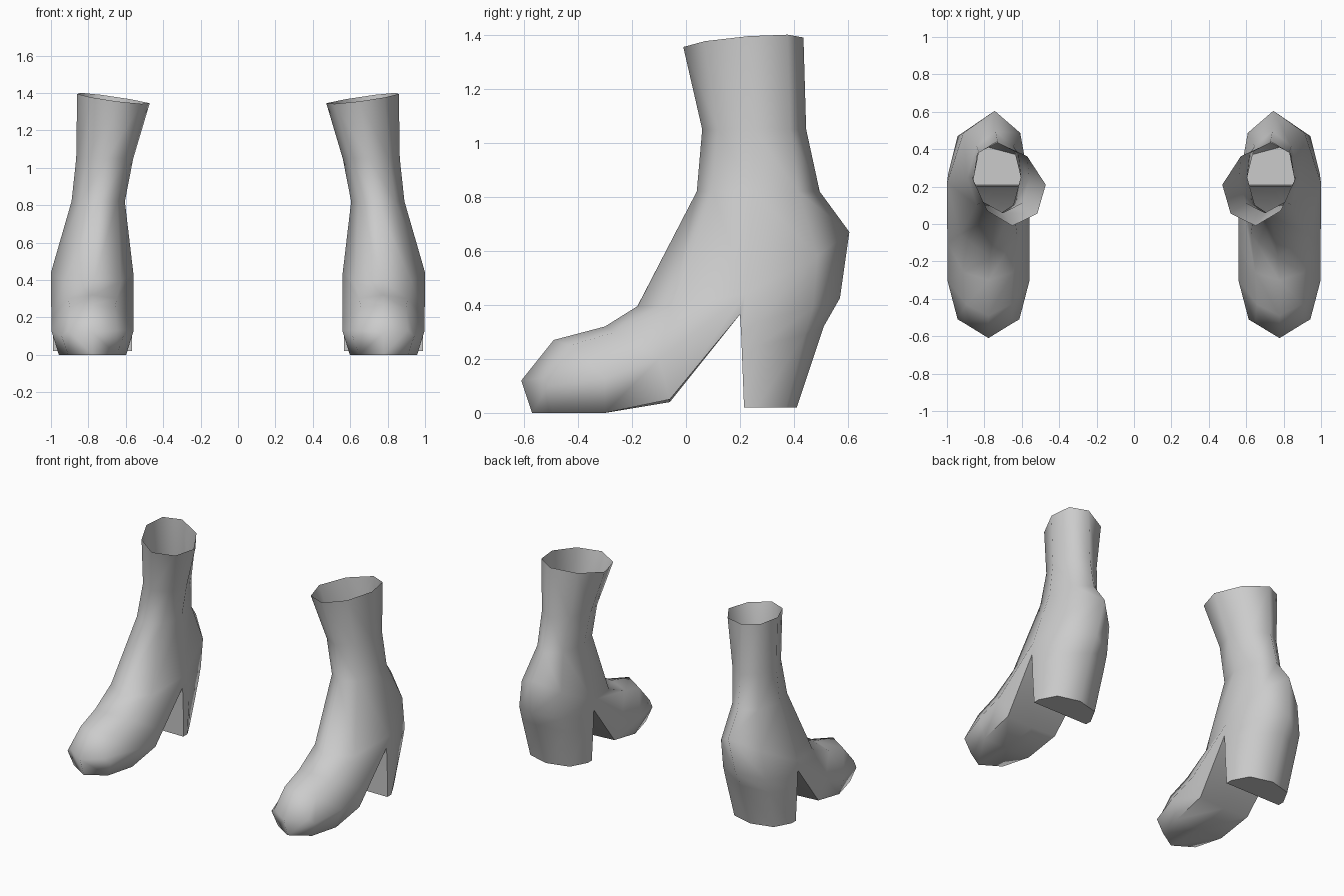
import bpy, bmesh
from mathutils import Vector as V

if "Cube" in bpy.data.objects:
    bpy.data.objects.remove(bpy.data.objects["Cube"])

CX = 0.778  # centre line of the foot

leather = bpy.data.materials.new("grey_leather")
leather.diffuse_color = (0.6, 0.6, 0.6, 1)
leather.use_nodes = True
leather.node_tree.nodes["Principled BSDF"].inputs["Base Color"].default_value = leather.diffuse_color

bm = bmesh.new()


def shaft_ring(front, outer, back, inner):
    """Eight-sided ring from four main points; corners are pushed outward."""
    p = [V(q) for q in (front, outer, back, inner)]
    c = sum(p, V()) / 4
    out = []
    for i in range(4):
        mid = (p[i] + p[(i + 1) % 4]) / 2
        out += [p[i], c + (mid - c) * 1.38]
    return [bm.verts.new(q) for q in out]


def foot_ring(top, shoulder, side, edge, sole):
    """Symmetric ring from half-section points given as (half width, y, z)."""
    right = (top, shoulder, side, edge, sole)
    left = (edge, side, shoulder)
    pts = [(CX + u, y, z) for u, y, z in right] + [(CX - u, y, z) for u, y, z in left]
    return [bm.verts.new(q) for q in pts]


def bridge(a, b):
    for i in range(8):
        j = (i + 1) % 8
        bm.faces.new((a[i], a[j], b[j], b[i]))


# Shaft, from the open slanted top to the instep
shaft = [
    shaft_ring((0.65, -0.01, 1.355), (0.86, 0.23, 1.395), (0.73, 0.435, 1.39), (0.472, 0.21, 1.345)),
    shaft_ring((0.70, 0.06, 1.05), (0.865, 0.25, 1.05), (0.73, 0.445, 1.05), (0.56, 0.24, 1.05)),
    shaft_ring((0.74, 0.04, 0.82), (0.89, 0.25, 0.82), (0.74, 0.495, 0.82), (0.605, 0.25, 0.82)),
    shaft_ring((0.77, -0.18, 0.395), (1.0, 0.22, 0.44), (0.745, 0.605, 0.67), (0.56, 0.22, 0.44)),
]
for a, b in zip(shaft, shaft[1:]):
    bridge(a, b)
F, FO, O, BO, B, BI, I, FI = shaft[-1]

# Crotch line where the sole meets the heel
CO, C, CI = [bm.verts.new((CX + u, 0.2, 0.365)) for u in (0.215, 0, -0.215)]

# Foot, from the instep to the toe
foot = [
    [F, FO, O, CO, C, CI, I, FI],
    foot_ring((0, -0.30, 0.32), (0.13, -0.26, 0.30), (0.22, -0.10, 0.20), (0.19, -0.06, 0.05), (0, -0.06, 0.04)),
    foot_ring((0, -0.49, 0.27), (0.12, -0.43, 0.25), (0.22, -0.30, 0.13), (0.18, -0.30, 0.0), (0, -0.30, 0.0)),
    foot_ring((0, -0.61, 0.12), (0.13, -0.53, 0.13), (0.165, -0.51, 0.10), (0.13, -0.49, 0.0), (0, -0.57, 0.0)),
]
for a, b in zip(foot, foot[1:]):
    bridge(a, b)
toe = foot[-1]
bm.faces.new(toe[:5])
bm.faces.new(toe[4:] + toe[:1])

# Heel block: (back, corner, side, front) sections, ordered like the foot rings
heel = [
    [B, BO, O, CO, C, CI, I, BI],
    foot_ring((0, 0.57, 0.425), (0.165, 0.47, 0.39), (0.215, 0.27, 0.34), (0.215, 0.205, 0.28), (0, 0.205, 0.28)),
    foot_ring((0, 0.51, 0.32), (0.165, 0.44, 0.29), (0.215, 0.27, 0.25), (0.215, 0.208, 0.20), (0, 0.208, 0.20)),
    foot_ring((0, 0.41, 0.02), (0.15, 0.37, 0.02), (0.21, 0.26, 0.02), (0.21, 0.215, 0.02), (0, 0.215, 0.02)),
]
for a, b in zip(heel, heel[1:]):
    bridge(a, b)
bm.faces.new(heel[-1])

bmesh.ops.recalc_face_normals(bm, faces=bm.faces)
mesh = bpy.data.meshes.new("ankle_boots")
bm.to_mesh(mesh)
bm.free()
mesh.materials.append(leather)
boots = bpy.data.objects.new("ankle_boots", mesh)
bpy.context.collection.objects.link(boots)

# Smooth shading, then the mirrored second boot
bpy.context.view_layer.objects.active = boots
boots.select_set(True)
bpy.ops.object.shade_smooth_by_angle(angle=1.25)
mirror = boots.modifiers.new("other_boot", 'MIRROR')
mirror.use_mirror_merge = False
